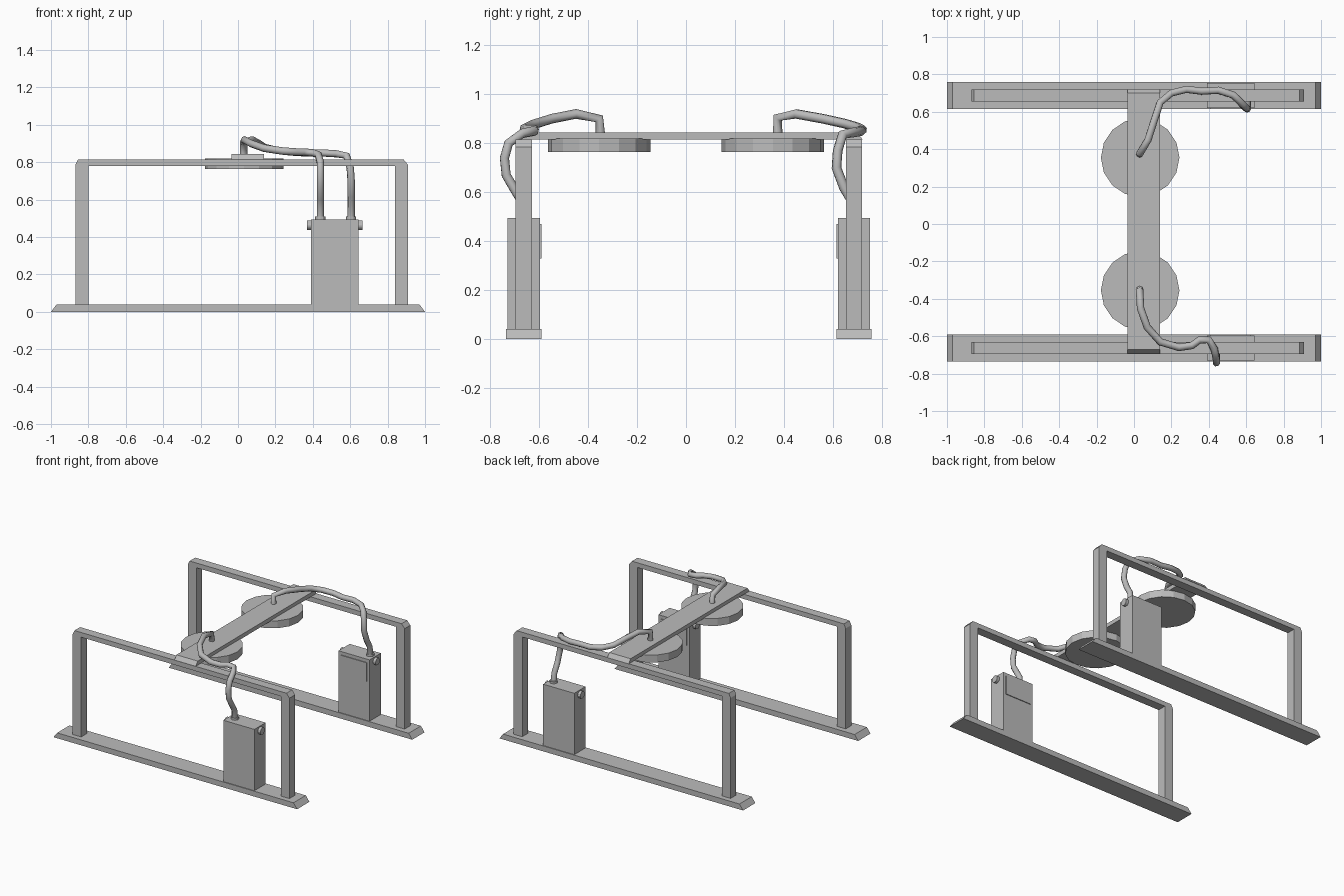
import bpy
import bmesh
import math

if "Cube" in bpy.data.objects:
    bpy.data.objects.remove(bpy.data.objects["Cube"], do_unlink=True)

grey = bpy.data.materials.new("plain grey")
grey.use_nodes = True
grey.diffuse_color = (0.5, 0.5, 0.5, 1)
grey.node_tree.nodes["Principled BSDF"].inputs["Base Color"].default_value = (0.5, 0.5, 0.5, 1)


def add_object(name, data):
    obj = bpy.data.objects.new(name, data)
    bpy.context.collection.objects.link(obj)
    data.materials.append(grey)
    return obj


def extrude_profile(name, points, start, end, axis="y"):
    """Extrude an outline (x or y, z) between two positions on an axis."""
    bm = bmesh.new()
    place = (lambda a, z: (a, start, z)) if axis == "y" else (lambda a, z: (start, a, z))
    face = bm.faces.new([bm.verts.new(place(a, z)) for a, z in points])
    result = bmesh.ops.extrude_face_region(bm, geom=[face])
    verts = [v for v in result["geom"] if isinstance(v, bmesh.types.BMVert)]
    shift = (0, end - start, 0) if axis == "y" else (end - start, 0, 0)
    bmesh.ops.translate(bm, verts=verts, vec=shift)
    bmesh.ops.recalc_face_normals(bm, faces=bm.faces)
    mesh = bpy.data.meshes.new(name)
    bm.to_mesh(mesh)
    bm.free()
    return add_object(name, mesh)


def box(name, x0, x1, y0, y1, z0, z1):
    return extrude_profile(name, [(x0, z0), (x1, z0), (x1, z1), (x0, z1)], y0, y1)


def cylinder(name, location, radius, depth, sides, rotation=(0, 0, 0)):
    bpy.ops.mesh.primitive_cylinder_add(vertices=sides, radius=radius, depth=depth,
                                        location=location, rotation=rotation)
    obj = bpy.context.object
    obj.name = name
    obj.data.materials.append(grey)
    return obj


def tube(name, points, radius=0.02):
    curve = bpy.data.curves.new(name, "CURVE")
    curve.dimensions = "3D"
    curve.bevel_depth = radius
    curve.bevel_resolution = 2
    curve.use_fill_caps = True
    spline = curve.splines.new("POLY")
    spline.points.add(len(points) - 1)
    for target, co in zip(spline.points, points):
        target.co = (*co, 1)
    spline.use_smooth = True
    return add_object(name, curve)


# Hoses run from the pad, along the rail and down into the tank
front_path = [(0.03, -0.35, 0.83), (0.03, -0.355, 0.9), (0.035, -0.45, 0.92),
              (0.07, -0.55, 0.9), (0.14, -0.63, 0.875), (0.24, -0.66, 0.86),
              (0.31, -0.65, 0.855), (0.35, -0.62, 0.855), (0.4, -0.62, 0.85),
              (0.43, -0.67, 0.84), (0.44, -0.725, 0.8), (0.44, -0.742, 0.74),
              (0.44, -0.735, 0.67), (0.44, -0.7, 0.61), (0.44, -0.67, 0.56),
              (0.44, -0.665, 0.49)]
back_path = [(0.03, 0.375, 0.83), (0.03, 0.375, 0.905), (0.075, 0.45, 0.92),
             (0.11, 0.56, 0.9), (0.14, 0.65, 0.88), (0.2, 0.7, 0.865),
             (0.28, 0.72, 0.855), (0.36, 0.71, 0.85), (0.45, 0.715, 0.85),
             (0.53, 0.69, 0.845), (0.58, 0.64, 0.835), (0.6, 0.62, 0.77),
             (0.605, 0.615, 0.7), (0.605, 0.645, 0.62), (0.605, 0.68, 0.56),
             (0.605, 0.685, 0.49)]

# Each side: base, frame, tank and hose; inward points to the middle
for side, y, inward, hose_x, path in (("front", -0.663, 1, 0.44, front_path),
                                      ("back", 0.687, -1, 0.605, back_path)):
    extrude_profile(side + "_base",
                    [(-1, 0), (1, 0), (0.97, 0.04), (-0.97, 0.04)], y - 0.072, y + 0.072)

    # Hoop frame with clipped top corners
    extrude_profile(side + "_frame",
                    [(-0.87, 0.04), (-0.8, 0.04), (-0.8, 0.78), (0.84, 0.78),
                     (0.84, 0.04), (0.91, 0.04), (0.91, 0.785), (0.885, 0.815),
                     (-0.855, 0.815), (-0.87, 0.785)], y - 0.033, y + 0.033)

    # Tank with inward hatch, side knobs and hose collar
    box(side + "_tank", 0.39, 0.645, y - 0.066, y + 0.066, 0.04, 0.495)
    face_y = y + inward * 0.066
    box(side + "_tank_hatch", 0.41, 0.625, face_y, face_y + inward * 0.006, 0.33, 0.47)
    for label, x in (("right", 0.382), ("left", 0.653)):
        cylinder(f"{side}_{label}_knob", (x, y, 0.463), 0.026, 0.026, 12,
                 (0, math.pi / 2, 0))
    cylinder(side + "_hose_collar", (hose_x, y, 0.5), 0.027, 0.02, 12)
    tube(side + "_hose", path)

    # Round pad under the beam
    cylinder(side + "_pad", (0.033, inward * -0.355, 0.792), 0.21, 0.055, 16)

# Beam across both frames with sloped ends
extrude_profile("cross_beam",
                [(-0.695, 0.815), (0.722, 0.815), (0.7, 0.845), (-0.672, 0.845)],
                -0.035, 0.14, axis="x")
